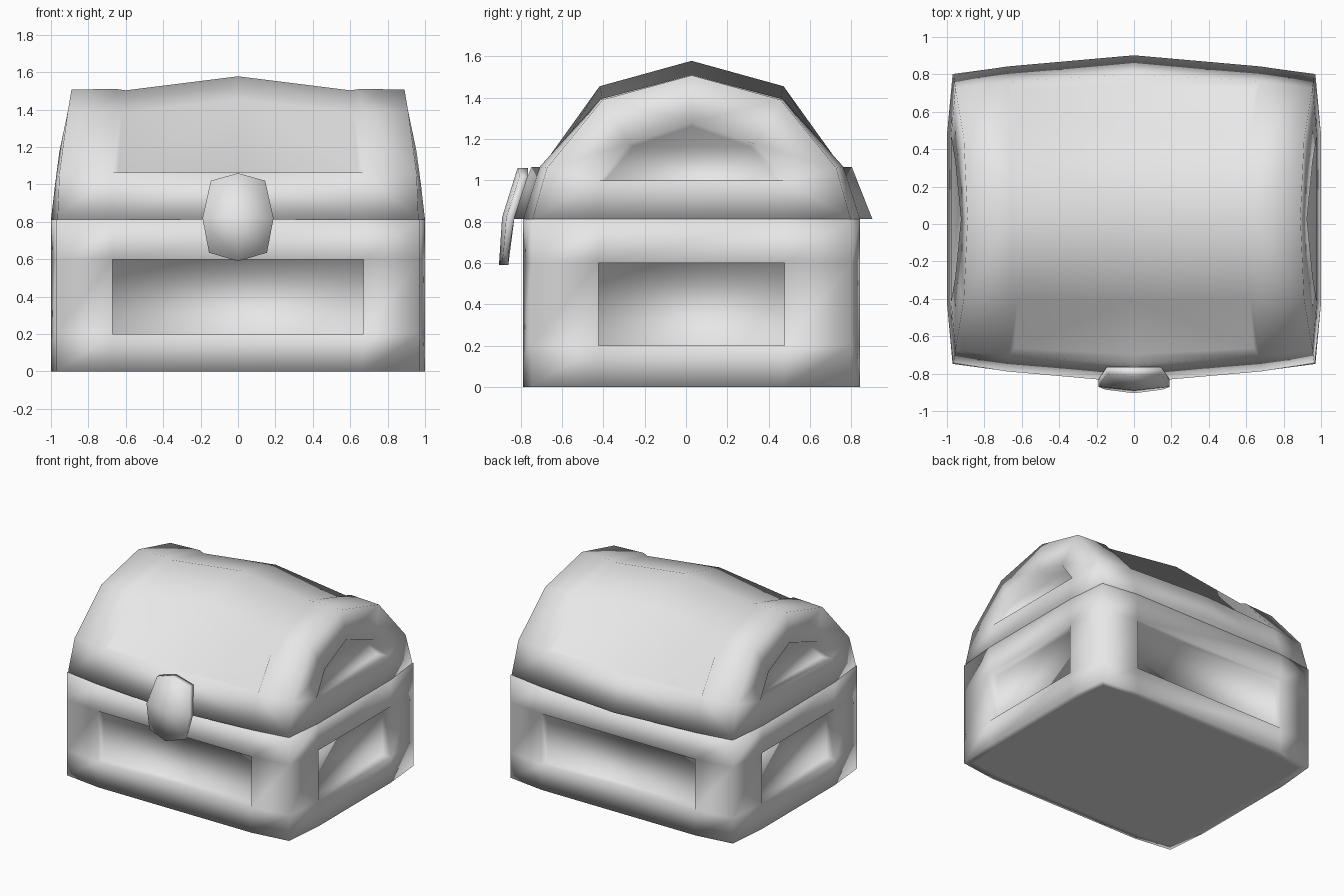
import bpy, bmesh
from mathutils import Vector

cube = bpy.data.objects.get("Cube")
if cube:
    bpy.data.objects.remove(cube, do_unlink=True)

YC = 0.027  # chest body is centred slightly behind the origin

mat = bpy.data.materials.new("light grey")
mat.use_nodes = True
mat.diffuse_color = (0.8, 0.8, 0.8, 1)
mat.node_tree.nodes["Principled BSDF"].inputs["Base Color"].default_value = (0.8, 0.8, 0.8, 1)


def finish(bm, name):
    """Weld, orient and smooth the mesh, then link it as an object."""
    bmesh.ops.remove_doubles(bm, verts=bm.verts, dist=1e-4)
    bmesh.ops.recalc_face_normals(bm, faces=bm.faces)
    for f in bm.faces:
        f.smooth = True
    me = bpy.data.meshes.new(name)
    bm.to_mesh(me)
    bm.free()
    me.materials.append(mat)
    ob = bpy.data.objects.new(name, me)
    bpy.context.collection.objects.link(ob)
    return ob


def face(bm, pts):
    return bm.faces.new([bm.verts.new(p) for p in pts])


def strip(bm, a, b):
    """Quads between two point rows of equal length."""
    for i in range(len(a) - 1):
        face(bm, [a[i], a[i + 1], b[i + 1], b[i]])


def inset_bottom(bm, z):
    """Give the downward face at height z a narrow rim."""
    bmesh.ops.remove_doubles(bm, verts=bm.verts, dist=1e-4)
    low = [f for f in bm.faces if all(abs(v.co.z - z) < 1e-4 for v in f.verts)]
    bmesh.ops.inset_region(bm, faces=low, thickness=0.06, use_even_offset=True)


# ---- Body: bowed box with a recessed panel on every side ----
PLAN = [(0.97, -0.775), (1.0, -0.45), (1.0, 0.45), (0.97, 0.775),
        (0.67, 0.815), (-0.67, 0.815), (-0.97, 0.775), (-1.0, 0.45),
        (-1.0, -0.45), (-0.97, -0.775), (-0.67, -0.815), (0.67, -0.815)]
ROWS = [0.0, 0.2, 0.6, 0.812]
DEPTH = 0.07
bm = bmesh.new()
rings = [[Vector((x, y + YC, z)) for x, y in PLAN] for z in ROWS]
for r in range(3):
    for i in range(12):
        j = (i + 1) % 12
        quad = [rings[r][i], rings[r][j], rings[r + 1][j], rings[r + 1][i]]
        if r == 1 and i in (1, 4, 7, 10):
            n = (quad[1] - quad[0]).cross(quad[3] - quad[0]).normalized()
            inner = [p - n * DEPTH for p in quad]
            strip(bm, quad + quad[:1], inner + inner[:1])
            face(bm, inner)
        else:
            face(bm, quad)
face(bm, rings[0])
face(bm, rings[3])
inset_bottom(bm, 0.0)
finish(bm, "chest_body")

# ---- Lid: faceted arch with a sunken bowed panel over the top ----
# half profiles as (x, half depth, height), from the rim up to the crest
END = [(0.965, 0.77, 0.812), (0.955, 0.70, 1.06), (0.91, 0.43, 1.39), (0.89, 0, 1.508)]
BAND = [(0.68, 0.815, 0.812), (0.67, 0.735, 1.065), (0.66, 0.44, 1.395), (0.65, 0, 1.51)]
FLOOR = [(0.64, 0.69, 1.065), (0.62, 0.43, 1.385), (0.60, 0, 1.503)]
MID_RIM = [(0, 0.875, 0.812), (0, 0.775, 1.065)]
MID = [(0, 0.725, 1.065), (0, 0.445, 1.455), (0, 0, 1.578)]
# sunken panel on the end of the lid
RIM = [(0.978, 0.445, 1.0), (0.955, 0.305, 1.175), (0.925, 0, 1.28)]
SUNK = [(0.905, 0.42, 1.0), (0.885, 0.28, 1.165), (0.865, 0, 1.26)]
SKIRT = (1.0, 0.45, 0.812)

bm = bmesh.new()
for sx in (-1, 1):
    for sy in (-1, 1):
        def m(pts):
            return [Vector((x * sx, y * sy + YC, z)) for x, y, z in pts]
        end, band, floor, mid_rim, mid = m(END), m(BAND), m(FLOOR), m(MID_RIM), m(MID)
        rim, sunk = m(RIM), m(SUNK)
        skirt, = m([SKIRT])
        strip(bm, end, band)                                # side band
        strip(bm, band[:2], mid_rim)                        # lower rim
        strip(bm, band[1:], floor)                          # step into the panel
        strip(bm, [band[1], mid_rim[1]], [floor[0], mid[0]])  # ledge
        strip(bm, floor, mid)                               # bowed panel
        strip(bm, end, [skirt] + rim)                       # arched end
        strip(bm, rim, sunk)                                # recess wall
    # faces crossing the centre line of the end
    def span(p):
        return [Vector((p[0] * sx, s * p[1] + YC, p[2])) for s in (-1, 1)]
    s0, r0, k0, k1 = span(SKIRT), span(RIM[0]), span(SUNK[0]), span(SUNK[1])
    face(bm, s0 + r0[::-1])
    face(bm, r0 + k0[::-1])
    face(bm, k0 + k1[::-1])
    face(bm, k1 + [Vector((SUNK[2][0] * sx, YC, SUNK[2][2]))])
# underside of the lid
quarter = [MID_RIM[0], BAND[0], END[0], SKIRT]
under = [(x, y) for x, y, z in quarter]
loop = under + [(x, -y) for x, y in under[::-1]]
loop += [(-x, -y) for x, y in under[1:]] + [(-x, y) for x, y in under[:0:-1]]
face(bm, [(x, y + YC, 0.812) for x, y in loop])
finish(bm, "chest_lid")

# ---- Latch: leaning faceted plate, fuller along its middle ----
# rows of (half width, height, back y, front y at the edge, front y in the middle)
LATCH = [(0.145, 1.02, 1.06, -0.765, -0.805, -0.815),
         (0.19, 0.82, 0.82, -0.83, -0.87, -0.89),
         (0.155, 0.635, 0.59, -0.86, -0.885, -0.905)]
bm = bmesh.new()
front, back = [], []
for w, ze, zm, yb, ye, ym in LATCH:
    front.append([(-w, ye, ze), (0, ym, zm), (w, ye, ze)])
    back.append([(-w, yb, ze), (0, yb, zm), (w, yb, ze)])
for grid in (front, back):
    strip(bm, grid[0], grid[1])
    strip(bm, grid[1], grid[2])
for r in (0, 2):
    strip(bm, front[r], back[r])
for c in (0, 2):
    strip(bm, [row[c] for row in front], [row[c] for row in back])
finish(bm, "latch")
